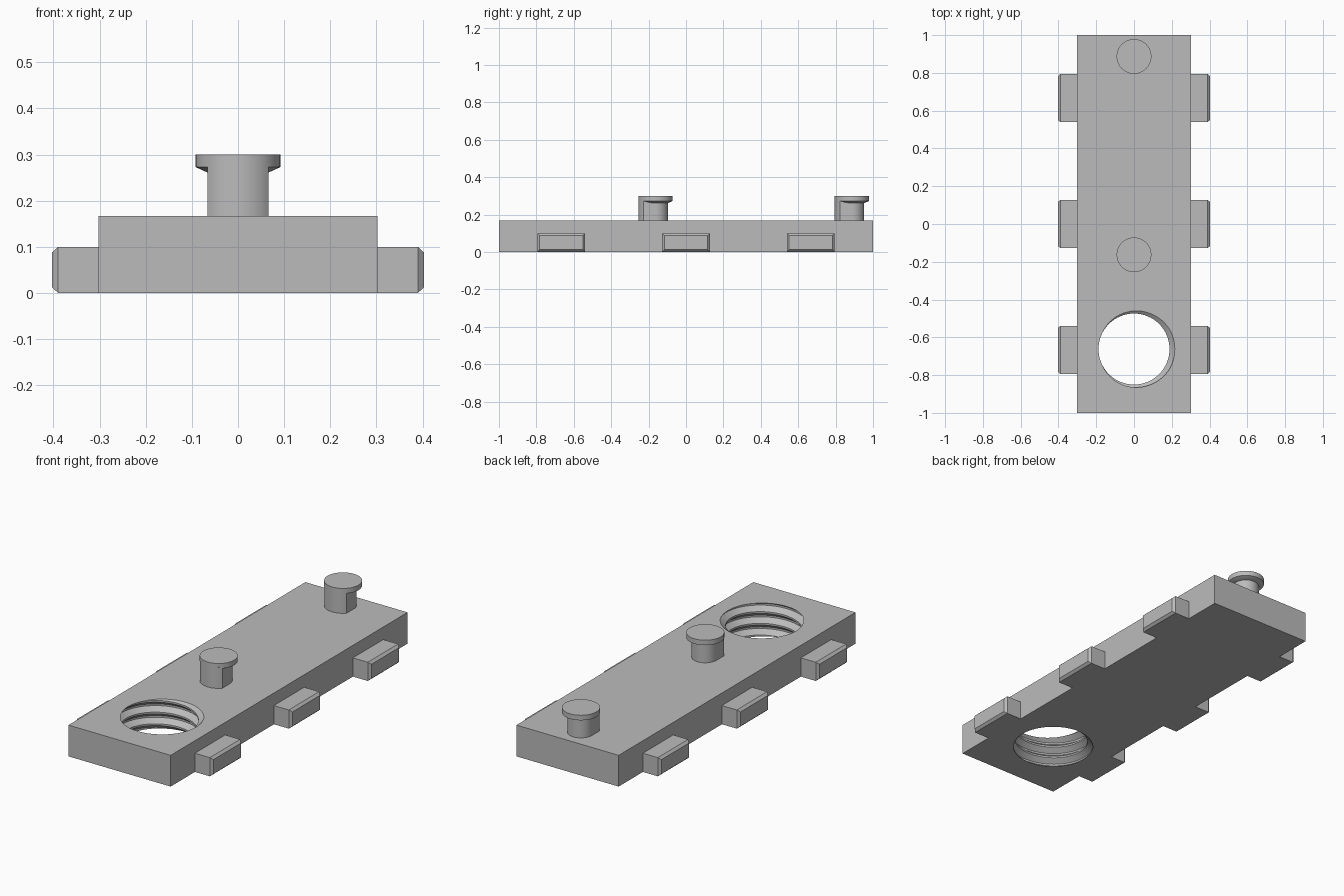
import bpy, bmesh, math
from mathutils import Vector

cube = bpy.data.objects.get("Cube")
if cube:
    bpy.data.objects.remove(cube, do_unlink=True)

grey = bpy.data.materials.new("plain grey")
grey.use_nodes = True
colour = (0.5, 0.5, 0.5, 1)
grey.diffuse_color = colour
grey.node_tree.nodes["Principled BSDF"].inputs["Base Color"].default_value = colour


def finish(name, bm, smooth=True):
    bmesh.ops.recalc_face_normals(bm, faces=bm.faces)
    mesh = bpy.data.meshes.new(name)
    bm.to_mesh(mesh)
    bm.free()
    mesh.materials.append(grey)
    ob = bpy.data.objects.new(name, mesh)
    bpy.context.collection.objects.link(ob)
    if smooth:
        shade(ob)
    return ob


def shade(ob):
    bpy.ops.object.select_all(action="DESELECT")
    ob.select_set(True)
    bpy.context.view_layer.objects.active = ob
    bpy.ops.object.shade_smooth_by_angle(angle=math.radians(25))


def loft(bm, rings):
    """Skin closed rings of points and cap both ends."""
    rows = [[bm.verts.new(p) for p in ring] for ring in rings]
    for a, b in zip(rows, rows[1:]):
        for i in range(len(a)):
            k = (i + 1) % len(a)
            bm.faces.new((a[i], a[k], b[k], b[i]))
    bm.faces.new(rows[0])
    bm.faces.new(rows[-1])


def box(x0, x1, y0, y1, z0, z1):
    bm = bmesh.new()
    loft(bm, [[(x0, y0, z), (x1, y0, z), (x1, y1, z), (x0, y1, z)] for z in (z0, z1)])
    return bm


def arc(radius, start, end, n):
    return [(radius * math.cos(math.radians(start + (end - start) * i / n)),
             radius * math.sin(math.radians(start + (end - start) * i / n)))
            for i in range(n + 1)]


# Threaded cutter: a trapezoid thread swept along a helix
def thread_cutter(cx, cy, pitch, phase, turns=6, n=64):
    profile = [(0, 0.188), (0.15, 0.188), (0.5, 0.216), (0.65, 0.216)]
    step = len(profile)
    bm = bmesh.new()
    grid = []
    for i in range(n):
        a = 2 * math.pi * i / n
        column = []
        for t in range(turns):
            for f, r in profile:
                z = (t + f + i / n + phase) * pitch - 0.13
                column.append(bm.verts.new((cx + r * math.cos(a), cy + r * math.sin(a), z)))
        grid.append(column)
    rows = turns * step
    for i in range(n - 1):
        for j in range(rows - 1):
            bm.faces.new((grid[i][j], grid[i + 1][j], grid[i + 1][j + 1], grid[i][j + 1]))
    # The seam joins one pitch higher
    for j in range(rows - 1 - step):
        bm.faces.new((grid[-1][j], grid[0][j + step], grid[0][j + step + 1], grid[-1][j + 1]))
    # Fan caps, well clear of the plate
    ends = [[c[0] for c in grid] + grid[0][step:0:-1],
            [c[-1] for c in grid] + grid[-1][-2:-2 - step:-1]]
    for ring, z in zip(ends, (-0.2, 0.4)):
        hub = bm.verts.new((cx, cy, z))
        for k in range(len(ring)):
            bm.faces.new((ring[k], ring[(k + 1) % len(ring)], hub))
    cutter = finish("thread_cutter", bm, smooth=False)
    cutter.hide_render = True
    return cutter


# Base plate with the threaded hole
plate = finish("base_plate", box(-0.302, 0.302, -1, 1, 0, 0.167), smooth=False)
cutter = thread_cutter(0, -0.662, 0.0625, 0.18)
cut = plate.modifiers.new("threaded hole", "BOOLEAN")
cut.operation = "DIFFERENCE"
cut.solver = "EXACT"
cut.object = cutter
bpy.context.view_layer.objects.active = plate
plate.select_set(True)
bpy.ops.object.modifier_apply(modifier=cut.name)
bpy.data.objects.remove(cutter, do_unlink=True)
shade(plate)

# Side tabs with chamfered outer ends
for side, label in ((1, "left"), (-1, "right")):
    for y, place in ((-0.667, "front"), (0, "middle"), (0.667, "rear")):
        rings = []
        for x, inset in ((0.302, 0), (0.39, 0), (0.403, 0.012)):
            w, low, high = 0.128 - inset, inset, 0.1 - inset
            rings.append([(side * x, y - w, low), (side * x, y + w, low),
                          (side * x, y + w, high), (side * x, y - w, high)])
        bm = bmesh.new()
        loft(bm, rings)
        finish(f"{label}_{place}_tab", bm, smooth=False)

# Locking posts: stem flush with the head at the front, round at the back
HEAD, STEM = 0.092, 0.066
corner = math.degrees(math.acos(STEM / HEAD))
outline = arc(STEM, 0, 180, 24) + arc(HEAD, 180 + corner, 360 - corner, 20)
for y, place in ((-0.163, "front"), (0.887, "rear")):
    bm = bmesh.new()
    loft(bm, [[(px, y + py, z) for px, py in outline] for z in (0.167, 0.28)])
    finish(f"{place}_post_stem", bm)
    bm = bmesh.new()
    loft(bm, [[(px, y + py, z) for px, py in arc(r, 0, 360, 48)[:-1]]
              for r, z in ((STEM, 0.261), (HEAD, 0.273), (HEAD, 0.3))])
    finish(f"{place}_post_head", bm)
